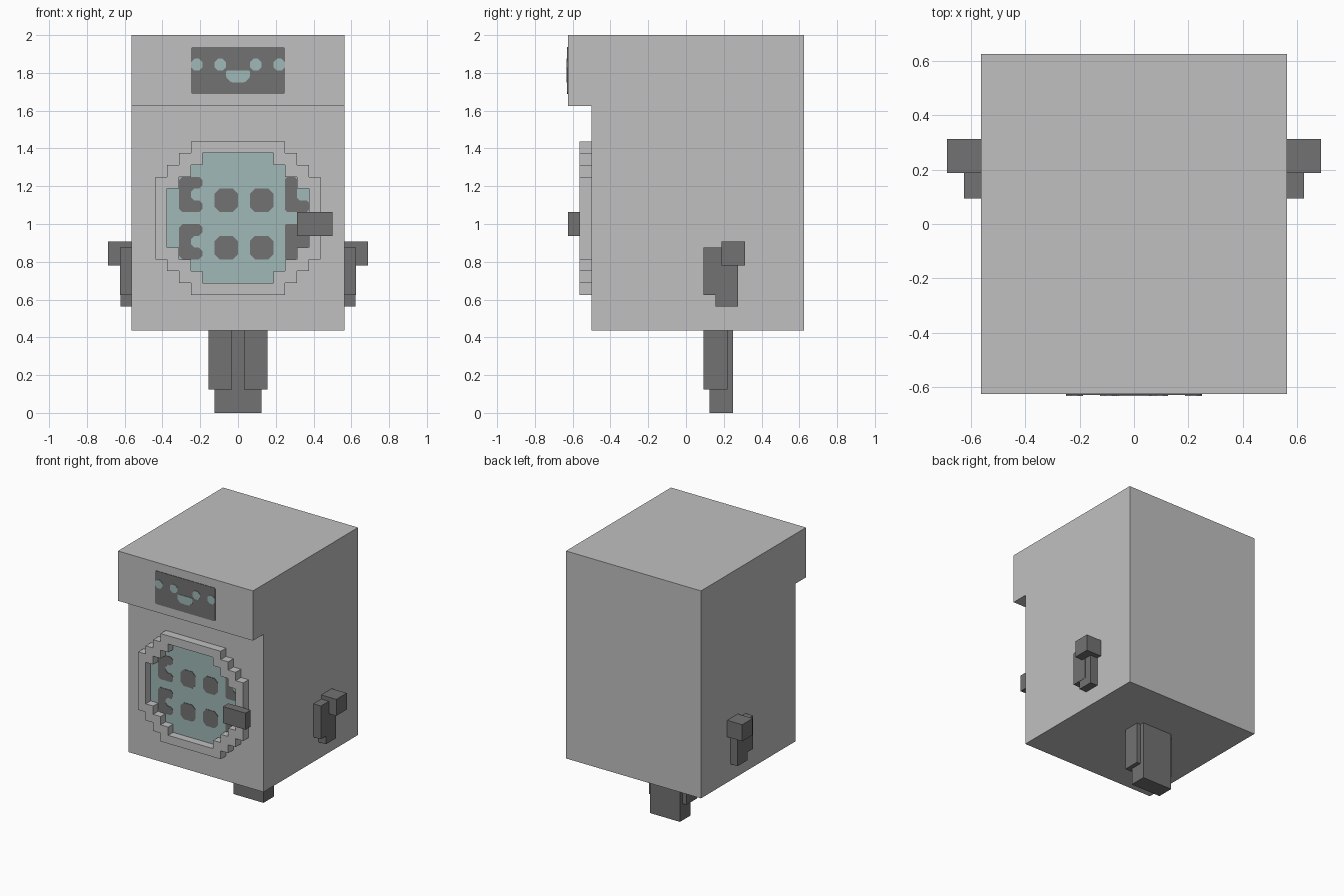
import bpy, bmesh
from mathutils import Vector

U = 1 / 16  # block size; all measures below are in blocks

if "Cube" in bpy.data.objects:
    bpy.data.objects.remove(bpy.data.objects["Cube"], do_unlink=True)


def material(name, colour):
    m = bpy.data.materials.new(name)
    m.use_nodes = True
    m.diffuse_color = (*colour, 1)
    m.node_tree.nodes["Principled BSDF"].inputs["Base Color"].default_value = (*colour, 1)
    return m


LIGHT = material("light grey", (0.53, 0.53, 0.53))
DARK = material("dark grey", (0.17, 0.17, 0.17))
TEAL = material("pale teal", (0.35, 0.48, 0.475))


def finish(name, bm, mat):
    bmesh.ops.recalc_face_normals(bm, faces=bm.faces)
    mesh = bpy.data.meshes.new(name)
    bm.to_mesh(mesh)
    bm.free()
    mesh.materials.append(mat)
    obj = bpy.data.objects.new(name, mesh)
    bpy.context.collection.objects.link(obj)
    return obj


def prism(name, loops, start, end, mat, along="y"):
    """Extrude flat outlines (the second one is a hole) along x or y."""
    bm = bmesh.new()
    edges = []
    for loop in loops:
        vs = [bm.verts.new(Vector((a, start, b) if along == "y" else (start, a, b)) * U)
              for a, b in loop]
        edges += [bm.edges.new((vs[i - 1], vs[i])) for i in range(len(vs))]
    bmesh.ops.triangle_fill(bm, edges=edges, use_beauty=True)
    res = bmesh.ops.extrude_face_region(bm, geom=bm.faces[:], use_keep_orig=True)
    moved = [g for g in res["geom"] if isinstance(g, bmesh.types.BMVert)]
    step = (end - start) * U
    bmesh.ops.translate(bm, verts=moved, vec=(0, step, 0) if along == "y" else (step, 0, 0))
    return finish(name, bm, mat)


def rect(x0, x1, z0, z1):
    return [(x0, z0), (x1, z0), (x1, z1), (x0, z1)]


def box(name, x, y, z, mat):
    return prism(name, [rect(*x, *z)], *y, mat)


def stepped(rows, z0):
    """Mirror-symmetric stair outline from half widths, one per block row."""
    side = []
    for i, w in enumerate(rows):
        for p in ((w, z0 + i), (w, z0 + i + 1)):
            if len(side) > 1 and side[-1][0] == side[-2][0] == w:
                side.pop()
            if not side or side[-1] != p:
                side.append(p)
    return side + [(-x, z) for x, z in reversed(side)]


def soften(loop, r=0.3):
    """Cut every corner of an outline."""
    out = []
    for i, p in enumerate(loop):
        p = Vector(p)
        for q in (loop[i - 1], loop[(i + 1) % len(loop)]):
            out.append(tuple(p + (Vector(q) - p).normalized() * r))
    return out


def plate(name, loop, y, mat, r=0.3):
    return prism(name, [soften(loop, r) if r else loop], y - 0.06, y, mat)


# Cabinet with overhanging control panel
prism("cabinet", [[(-8, 7), (10, 7), (10, 32), (-10, 32), (-10, 26), (-8, 26)]],
      -9, 9, LIGHT, along="x")

# Door ring and glass
outer = stepped([4, 5, 6] + [7] * 7 + [6, 5, 4], 10)
inner = stepped([3, 4, 5] + [6] * 5 + [5, 4, 3], 11)
prism("door_ring", [outer, inner], -9, -8, LIGHT)
prism("door_glass", [inner], -8.06, -8, TEAL)
box("door_handle", (5, 8), (-10, -9), (15, 17), DARK)

# Dark marks on the glass, two rows
for row, z in (("upper", 17), ("lower", 13)):
    for col, x in (("left", -2), ("right", 1)):
        plate(f"{row}_{col}_glass_mark", rect(x, x + 2, z, z + 2), -8.06, DARK, 0.45)
    plate(f"{row}_notched_glass_mark",
          [(-5, z), (-3, z), (-3, z + 1), (-4, z + 1), (-4, z + 2),
           (-3, z + 2), (-3, z + 3), (-5, z + 3)], -8.06, DARK)
plate("upper_edge_glass_mark",
      [(4, 17), (6, 17), (6, 18), (5, 18), (5, 20), (4, 20)], -8.06, DARK, 0.2)
plate("lower_edge_glass_mark",
      [(4, 13), (5, 13), (5, 14), (6, 14), (6, 16), (4, 16)], -8.06, DARK, 0.1)

# Face display
plate("display", rect(-4, 4, 27, 31), -10, DARK, 0.12)
for side, s in (("left", 1), ("right", -1)):
    for part, x in (("eye", 1), ("cheek", 3)):
        a, b = sorted((s * x, s * (x + 1)))
        plate(f"{side}_{part}", rect(a, b, 29, 30), -10.06, TEAL)
plate("mouth", [(-1, 29), (-1, 28.4), (-0.6, 28), (0.6, 28), (1, 28.4), (1, 29)],
      -10.06, TEAL, 0.1)

# Arms and legs, mirrored
for side, s in (("left", 1), ("right", -1)):
    def limb(name, x, y, z):
        box(f"{side}_{name}", sorted(s * v for v in x), y, z, DARK)

    limb("shoulder", (9, 11), (3, 5), (12.5, 14.5))
    limb("front_arm", (9, 10), (1.5, 3.5), (10, 14))
    limb("rear_arm", (9, 9.97), (2.5, 4.4), (9, 13.9))
    limb("upper_leg", (0.5, 2.5), (1.5, 3.5), (2, 7))
    limb("lower_leg", (0, 2), (2, 4), (0, 7))
